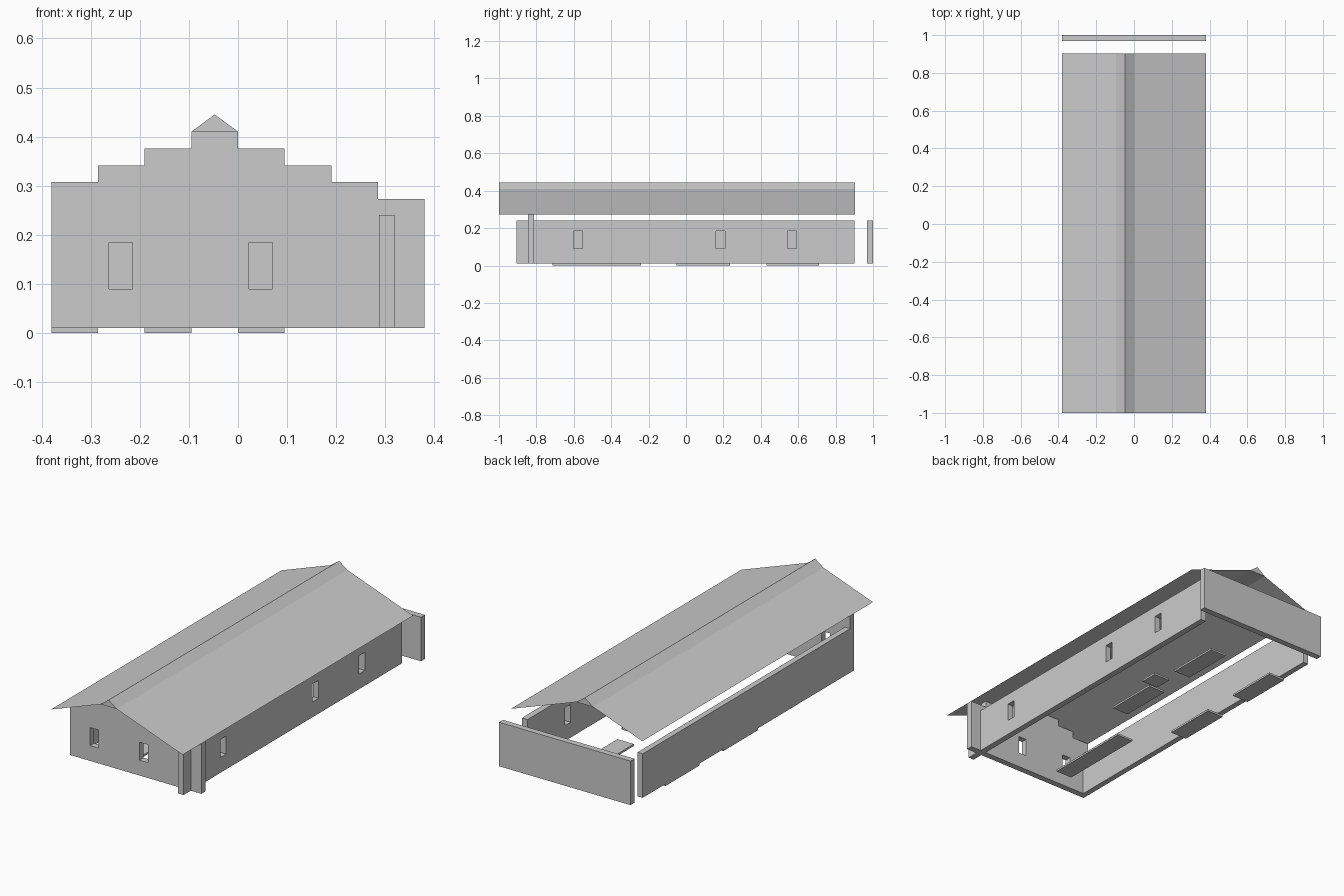
import bpy
import bmesh
from mathutils import Vector

old = bpy.data.objects.get("Cube")
if old:
    bpy.data.objects.remove(old, do_unlink=True)

grey = bpy.data.materials.new("plain grey")
grey.use_nodes = True
grey.diffuse_color = (0.6, 0.6, 0.6, 1)
grey.node_tree.nodes["Principled BSDF"].inputs["Base Color"].default_value = (0.6, 0.6, 0.6, 1)


def finish(name, bm):
    mesh = bpy.data.meshes.new(name)
    bm.to_mesh(mesh)
    bm.free()
    mesh.materials.append(grey)
    obj = bpy.data.objects.new(name, mesh)
    bpy.context.scene.collection.objects.link(obj)
    return obj


def box(name, x, y, z):
    """Box from the (low, high) limits on each axis."""
    bm = bmesh.new()
    bmesh.ops.create_cube(bm, size=1)
    for v in bm.verts:
        v.co = [lim[0] if c < 0 else lim[1] for c, lim in zip(v.co, (x, y, z))]
    return finish(name, bm)


def extrude_profile(name, points, y0, y1):
    """Closed x-z outline pushed along y."""
    bm = bmesh.new()
    face = bm.faces.new([bm.verts.new((x, y0, z)) for x, z in points])
    out = bmesh.ops.extrude_face_region(bm, geom=[face])["geom"]
    moved = [g for g in out if isinstance(g, bmesh.types.BMVert)]
    bmesh.ops.translate(bm, vec=Vector((0, y1 - y0, 0)), verts=moved)
    bmesh.ops.recalc_face_normals(bm, faces=bm.faces)
    return finish(name, bm)


def cut(wall, x, y, z):
    """Cut a box-shaped opening through a wall."""
    cutter = box("window_cutter", x, y, z)
    cutter.hide_render = True
    mod = wall.modifiers.new("window", "BOOLEAN")
    mod.operation = "DIFFERENCE"
    mod.solver = "EXACT"
    mod.object = cutter
    bpy.context.view_layer.objects.active = wall
    bpy.ops.object.modifier_apply(modifier=mod.name)
    bpy.data.objects.remove(cutter, do_unlink=True)


BASE, TOP, HALF, STEP = 0.01, 0.24, 0.38, 0.095
WINDOW_Z = (0.09, 0.184)

# Front wall with a stepped gable, running past the side wall
outline = [(HALF, BASE), (-HALF, BASE)]
for i in range(8):
    height = 0.41 - 0.0343 * abs(i - 3)
    outline += [(-HALF + STEP * i, height), (-HALF + STEP * (i + 1), height)]
front_wall = extrude_profile("front_wall", outline, -0.845, -0.812)
for x in (-0.239, 0.046):
    cut(front_wall, (x - 0.024, x + 0.024), (-0.9, -0.75), WINDOW_Z)

# Side and back walls
window_wall = box("window_side_wall", (0.287, 0.319), (-0.905, 0.9), (BASE, TOP))
for y in (-0.577, 0.185, 0.567):
    cut(window_wall, (0.25, 0.35), (y - 0.024, y + 0.024), WINDOW_Z)
box("plain_side_wall", (-HALF, -0.35), (-0.812, 0.9), (BASE, TOP))
box("back_wall", (-HALF, HALF), (0.968, 1.0), (BASE, TOP))

# Thin roof slopes
ROOF_Y = (-1.0, 0.903)
for name, (xa, za), (xb, zb) in (
        ("roof_slope_right", (-HALF, 0.307), (-STEP, 0.41)),
        ("roof_slope_left", (0, 0.41), (HALF, 0.273))):
    bm = bmesh.new()
    corners = [(xa, ROOF_Y[0], za), (xb, ROOF_Y[0], zb),
               (xb, ROOF_Y[1], zb), (xa, ROOF_Y[1], za)]
    bm.faces.new([bm.verts.new(c) for c in corners])
    finish(name, bm)

# Ridge cap
extrude_profile("ridge_cap", [(-STEP, 0.41), (0, 0.41), (-STEP / 2, 0.445)], *ROOF_Y)

# Floor plates: low x, y range
plates = [(-2 * STEP, -0.715, -0.24), (-HALF, -0.05, 0.235), (-HALF, 0.43, 0.712),
          (0, -0.05, 0.235), (0, 0.43, 0.712)]
for n, (x, y0, y1) in enumerate(plates):
    box(f"floor_plate_{n + 1}", (x, x + STEP), (y0, y1), (0, BASE))
box("small_floor_plate", (STEP / 2, STEP * 1.5), (0.236, 0.33), (BASE, 2 * BASE))
